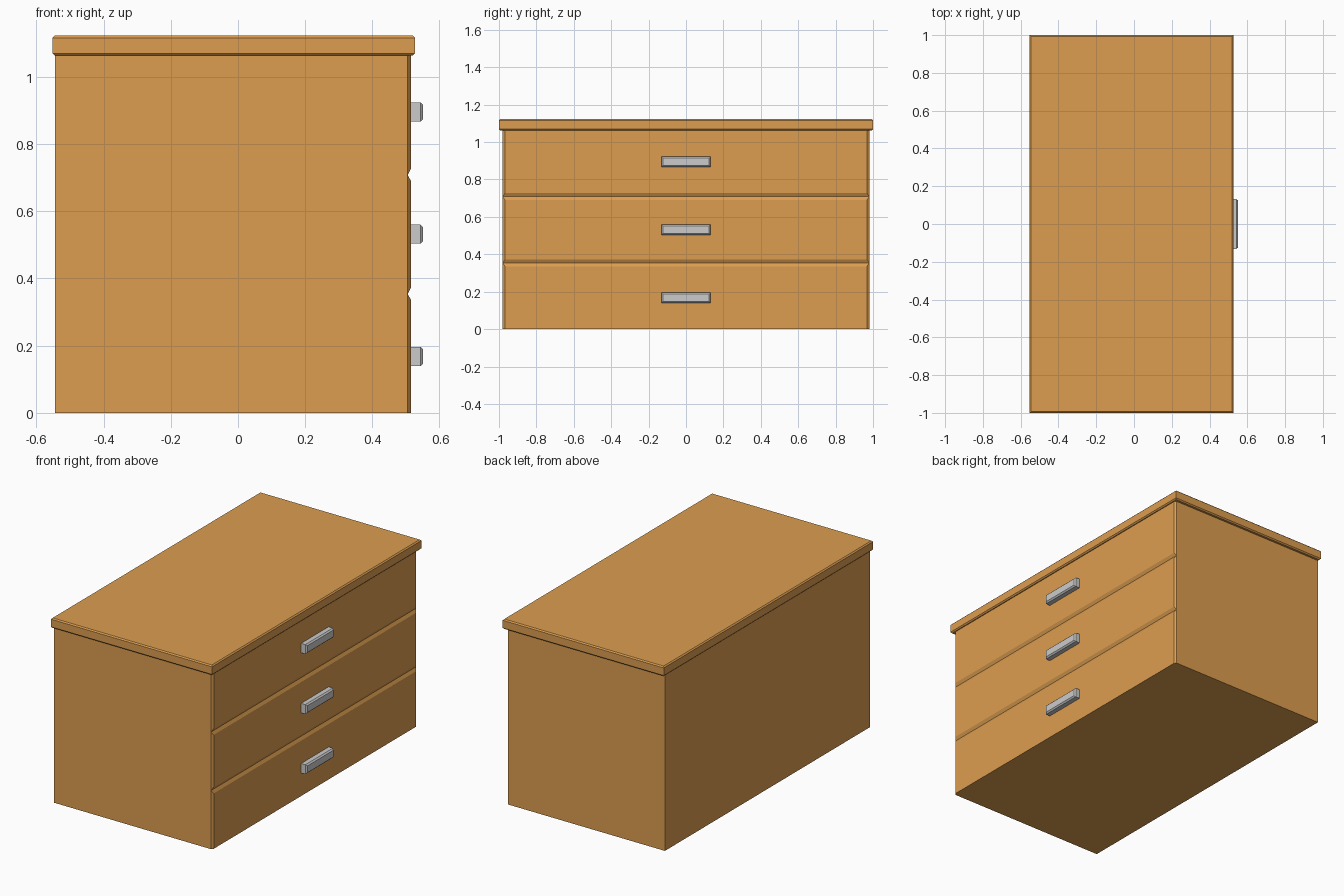
import bpy
import bmesh

if "Cube" in bpy.data.objects:
    bpy.data.objects.remove(bpy.data.objects["Cube"])

wood = bpy.data.materials.new("orange_wood")
wood.diffuse_color = (0.72, 0.34, 0.08, 1)
wood.use_nodes = True
wood.node_tree.nodes["Principled BSDF"].inputs["Base Color"].default_value = wood.diffuse_color


def finish(name, bm, mat=None):
    bmesh.ops.recalc_face_normals(bm, faces=bm.faces[:])
    mesh = bpy.data.meshes.new(name)
    bm.to_mesh(mesh)
    bm.free()
    if mat:
        mesh.materials.append(mat)
    obj = bpy.data.objects.new(name, mesh)
    bpy.context.collection.objects.link(obj)
    return obj


def box_mesh(x, y, z):
    """Box between the (low, high) limits on each axis."""
    bm = bmesh.new()
    bmesh.ops.create_cube(bm, size=1)
    for v in bm.verts:
        v.co = [lim[c > 0] for lim, c in zip((x, y, z), v.co)]
    return bm


def tapered_mesh(x, y, z, y_inset, z_low, z_high):
    """Box whose +x face is drawn in, giving a chamfered front."""
    bm = box_mesh(x, y, z)
    for v in bm.verts:
        if v.co.x > sum(x) / 2:
            v.co.y += -y_inset if v.co.y > 0 else y_inset
            v.co.z += -z_high if v.co.z > sum(z) / 2 else z_low
    return bm


# Carcass
finish("carcass", box_mesh((-0.545, 0.505), (-0.98, 0.98), (0, 1.063)), wood)

# Top slab with chamfered upper and lower rims
bm = box_mesh((-0.552, 0.527), (-1, 1), (1.063, 1.123))
rims = [e for e in bm.edges if abs(e.verts[0].co.z - e.verts[1].co.z) < 1e-6]
bmesh.ops.bevel(bm, geom=rims, offset=0.007, segments=1, affect='EDGES')
finish("top_slab", bm, wood)

# Drawer fronts, meeting in V grooves, each with a handle
levels = (0, 0.354, 0.708, 1.063)
handle_heights = (0.168, 0.532, 0.895)
groove = 0.019
for i, hz in enumerate(handle_heights):
    finish(f"drawer_front_{i + 1}",
           tapered_mesh((0.505, 0.515), (-0.98, 0.98), (levels[i], levels[i + 1]),
                        0.013, groove if i > 0 else 0, groove if i < 2 else 0), wood)

    # Handle: straight block, outer edges chamfered
    bm = box_mesh((0.51, 0.551), (-0.132, 0.132), (hz - 0.0285, hz + 0.0285))
    outer = [e for e in bm.edges if all(v.co.x > 0.54 for v in e.verts)]
    bmesh.ops.bevel(bm, geom=outer, offset=0.008, segments=1, affect='EDGES')
    finish(f"handle_{i + 1}", bm)
